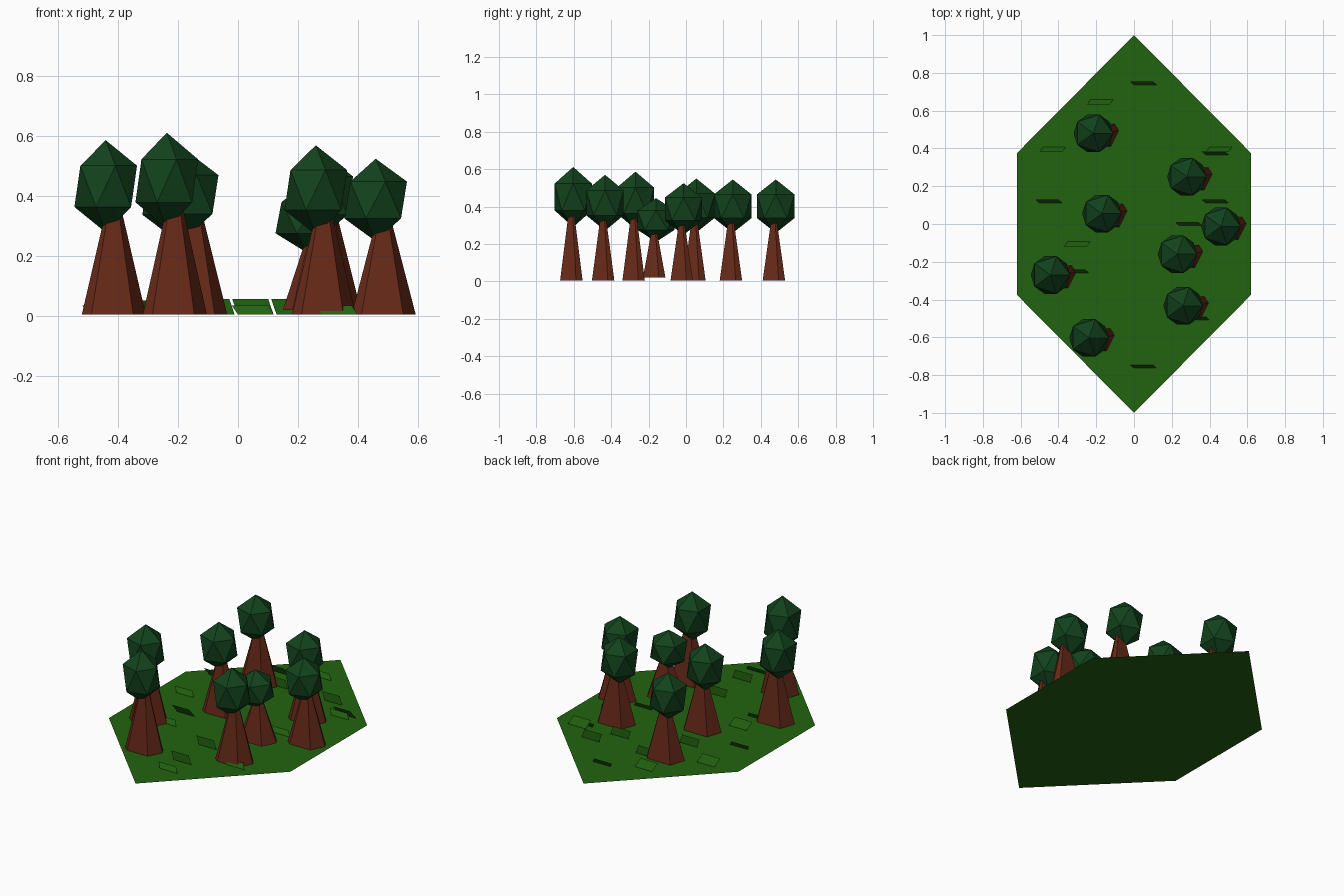
import bpy, bmesh
from mathutils import Matrix, Vector

if "Cube" in bpy.data.objects:
    bpy.data.objects.remove(bpy.data.objects["Cube"])


def material(name, rgb):
    m = bpy.data.materials.new(name)
    m.diffuse_color = (*rgb, 1)
    m.use_nodes = True
    m.node_tree.nodes["Principled BSDF"].inputs["Base Color"].default_value = m.diffuse_color
    return m


GREEN = material("grass_green", (0.016, 0.125, 0.005))
LEAF = material("leaf_green", (0.006, 0.055, 0.012))
BARK = material("bark_brown", (0.13, 0.022, 0.009))


def finish(bm, name, mat):
    me = bpy.data.meshes.new(name)
    bm.to_mesh(me)
    bm.free()
    me.materials.append(mat)
    ob = bpy.data.objects.new(name, me)
    bpy.context.collection.objects.link(ob)
    return ob


# Flat six-sided ground
bm = bmesh.new()
outline = [(0, -1), (.62, -.375), (.62, .375), (0, 1), (-.62, .375), (-.62, -.375)]
bm.faces.new([bm.verts.new((x, y, 0)) for x, y in outline])
finish(bm, "ground", GREEN)

# Slanted grass blades: centre position and lean type
LEAN = {"back": (-.02, .017, .03), "up": (-.018, 0, .052), "front": (-.02, -.027, .048)}
BLADES = {
    "back": [(.05, .745), (.43, .375), (-.45, .12), (.43, .12), (.29, 0),
             (-.31, -.25), (.33, -.5), (.05, -.755)],
    "up": [(-.08, .505), (.29, .505), (.18, .38), (.05, -.625), (-.2, .25), (.05, -.38)],
    "front": [(-.18, .645), (.45, .395), (-.43, .395), (-.3, -.105)],
}
bm = bmesh.new()
for kind, spots in BLADES.items():
    up = Vector(LEAN[kind])
    for x, y in spots:
        base = Vector((x, y, .004)) - Vector((up.x / 2, up.y / 2, 0))
        side = Vector((.06, 0, 0))
        bm.faces.new([bm.verts.new(p) for p in
                      (base - side, base + side, base + side + up, base - side + up)])
finish(bm, "grass_blades", GREEN)

# Trunk cross-section at the foot
FOOT = [(-.107, -.035), (-.075, -.06), (.065, -.06), (.107, .025), (.085, .06), (-.075, .06)]


def tree(i, x, y, top, foot=.004):
    # Tapered trunk ending inside the crown
    bm = bmesh.new()
    rings = []
    for z, s in ((foot, 1), (top * .62, .22)):
        rings.append([bm.verts.new((x + .027 + px * s, y - .01 + py * s, z)) for px, py in FOOT])
    n = len(FOOT)
    for k in range(n):
        j = (k + 1) % n
        bm.faces.new((rings[0][k], rings[0][j], rings[1][j], rings[1][k]))
    bm.faces.new(rings[1])
    bm.faces.new(rings[0][::-1])
    finish(bm, f"trunk_{i}", BARK)
    # Stretched 20-sided crown
    bm = bmesh.new()
    low = top * .475
    mat = Matrix.Translation((x, y, (top + low) / 2)) @ Matrix.Diagonal((.117, .117, (top - low) / 2, 1))
    bmesh.ops.create_icosphere(bm, subdivisions=1, radius=1, matrix=mat)
    finish(bm, f"crown_{i}", LEAF)


TREES = [(-.215, .48, .545), (.28, .25, .545), (-.17, .055, .55), (.46, -.013, .525),
         (.23, -.16, .445, .02), (-.442, -.27, .587), (.26, -.433, .57), (-.238, -.603, .612)]
for i, t in enumerate(TREES, 1):
    tree(i, *t)
